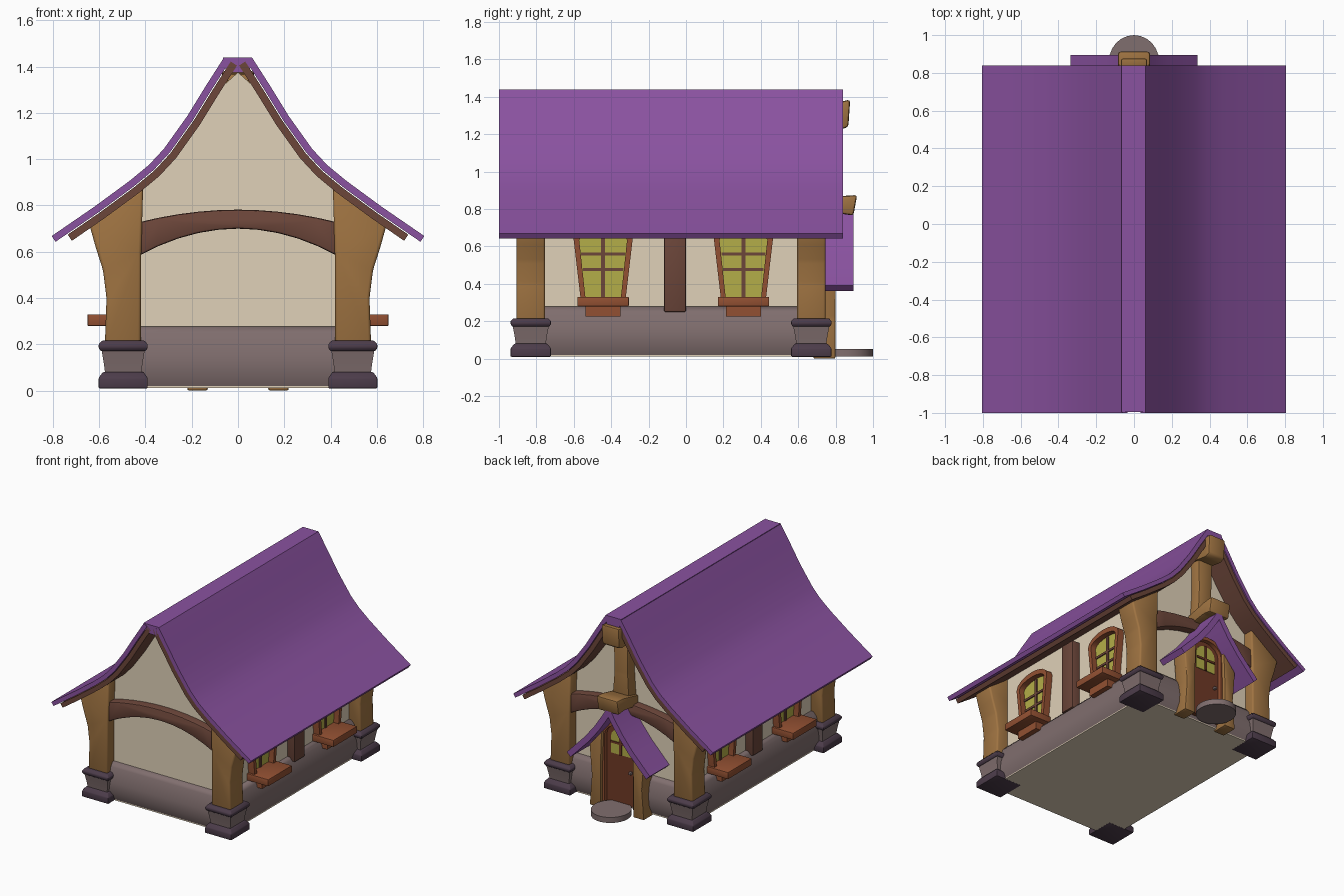
import bpy, bmesh, math
from mathutils import Vector

if "Cube" in bpy.data.objects:
    bpy.data.objects.remove(bpy.data.objects["Cube"])


def material(name, r, g, b):
    lin = [(c / 255 / 12.92 if c < 11 else ((c / 255 + 0.055) / 1.055) ** 2.4) for c in (r, g, b)]
    m = bpy.data.materials.new(name)
    m.diffuse_color = (*lin, 1)
    m.use_nodes = True
    m.node_tree.nodes["Principled BSDF"].inputs["Base Color"].default_value = m.diffuse_color
    return m


PURPLE = material("purple_shingle", 138, 82, 160)
TAN = material("tan_timber", 160, 116, 66)
BROWN = material("dark_brown_timber", 108, 70, 58)
TRIM = material("orange_brown_trim", 146, 80, 50)
DOOR = material("red_brown_door", 112, 58, 38)
GLASS = material("yellow_glass", 180, 174, 72)
CREAM = material("cream_plaster", 224, 209, 184)
STONE = material("grey_stone", 128, 110, 110)
DARK = material("dark_stone", 76, 60, 74)


def finish(name, bm, mat, bevel=0.0, angle=40):
    bmesh.ops.recalc_face_normals(bm, faces=bm.faces)
    if bevel:
        bmesh.ops.bevel(bm, geom=bm.edges[:], offset=bevel, segments=2, profile=0.5,
                        affect='EDGES', clamp_overlap=True)
    me = bpy.data.meshes.new(name)
    bm.to_mesh(me)
    bm.free()
    me.materials.append(mat)
    me.shade_smooth()
    me.set_sharp_from_angle(angle=math.radians(angle))
    ob = bpy.data.objects.new(name, me)
    bpy.context.collection.objects.link(ob)
    return ob


def prism(name, pts, axis, a, b, mat, bevel=0.0, angle=40):
    """Extrude a flat outline along an axis from a to b."""
    place = {'x': lambda p, t: (t, p[0], p[1]),
             'y': lambda p, t: (p[0], t, p[1]),
             'z': lambda p, t: (p[0], p[1], t)}[axis]
    bm = bmesh.new()
    lo = [bm.verts.new(place(p, a)) for p in pts]
    hi = [bm.verts.new(place(p, b)) for p in pts]
    bm.faces.new(lo)
    bm.faces.new(hi)
    n = len(pts)
    for i in range(n):
        j = (i + 1) % n
        bm.faces.new((lo[i], lo[j], hi[j], hi[i]))
    return finish(name, bm, mat, bevel, angle)


def box(name, x, y, z, mat, bevel=0.0):
    pts = [(x[0], y[0]), (x[1], y[0]), (x[1], y[1]), (x[0], y[1])]
    return prism(name, pts, 'z', z[0], z[1], mat, bevel)


def loft(name, cx, cy, rings, mat, bevel=0.0, angle=40):
    """Stack of rectangles, each (z, half x, half y)."""
    bm = bmesh.new()
    loops = [[bm.verts.new((cx + sx * hx, cy + sy * hy, z))
              for sx, sy in ((-1, -1), (1, -1), (1, 1), (-1, 1))] for z, hx, hy in rings]
    for lo, hi in zip(loops, loops[1:]):
        for i in range(4):
            j = (i + 1) % 4
            bm.faces.new((lo[i], lo[j], hi[j], hi[i]))
    bm.faces.new(loops[0])
    bm.faces.new(loops[-1])
    return finish(name, bm, mat, bevel, angle)


def offset(path, d):
    """Shift a downhill path to its underside by d."""
    out = []
    for i, p in enumerate(path):
        t = Vector(path[min(i + 1, len(path) - 1)]) - Vector(path[max(i - 1, 0)])
        t.normalize()
        out.append((p[0] + t.y * d, p[1] - t.x * d))
    return out


def flip(pts, s):
    return [(s * p[0], p[1]) for p in pts]


def arch(c, w0, w1, z0, z1, rise, n=8):
    """Open outline up one side, over an arch and down the other."""
    top = [(c - w1 * math.cos(math.pi * i / n), z1 + rise * math.sin(math.pi * i / n))
           for i in range(n + 1)]
    return [(c - w0, z0)] + top + [(c + w0, z0)]


SIDES = ((1, "right"), (-1, "left"))
ENDS = ((-0.83, "front"), (0.67, "back"))

# Main roof: curved purple slopes over a brown lining
roof = [(.06, 1.44), (.14, 1.315), (.22, 1.185), (.32, 1.045), (.385, .975), (.47, .905),
        (.62, .795), (.805, .668)]
lining = roof[:-1] + [(.755, .702)]
for s, side in SIDES:
    prism(f"roof_{side}", flip(roof + offset(roof, .03)[::-1], s), 'y', -1, .84, PURPLE)
    prism(f"roof_lining_{side}", flip(offset(lining, .034) + offset(lining, .066)[::-1], s),
          'y', -.995, .835, BROWN)
prism("roof_ridge", [(-.065, 1.44), (.06, 1.44), (.05, 1.375), (-.05, 1.375)],
      'y', -.995, .84, PURPLE)

# Plaster body with gables that follow the roof
under = [p for p in offset(roof, .05) if .02 < p[0] < .48]
half = [(0, 1.375)] + under + [(.48, .82), (.48, .24)]
prism("plaster_walls", half + flip(half[:0:-1], -1), 'y', -.83, .67, CREAM)

# Foundation and underside
loft("foundation", 0, -.08, [(.02, .525, .785), (.08, .55, .81), (.15, .55, .81),
                             (.25, .525, .785), (.278, .50, .765)], STONE, angle=60)
box("foundation_underside", (-.525, .525), (-.865, .705), (.012, .02), CREAM)

# Corner posts on stone footings
post = [(.42, .2), (.575, .2), (.568, .40), (.583, .52), (.615, .62), (.64, .71),
        (.41, .875), (.418, .6)]
for s, side in SIDES:
    for y, end in ENDS:
        tag = f"{end}_{side}"
        prism(f"corner_post_{tag}", flip(post, s), 'y', y - .077, y + .077, TAN, .012, 50)
        cx = s * .496
        loft(f"footing_base_{tag}", cx, y, [(.01, .106, .108), (.055, .106, .108),
                                            (.08, .088, .088)], DARK, .005)
        loft(f"footing_{tag}", cx, y, [(.075, .078, .08), (.12, .084, .086),
                                       (.18, .094, .098)], STONE)
        loft(f"footing_cap_{tag}", cx, y, [(.172, .098, .1), (.185, .106, .108),
                                           (.2, .106, .108), (.216, .092, .094)], DARK, .004)

# Arched beams across both gables
xs = [-.43 + .86 * i / 10 for i in range(11)]
beam = [(x, .782 - .055 * (x / .43) ** 2) for x in xs]
beam += [(x, .70 - .118 * (x / .43) ** 2) for x in xs[::-1]]
for y, end in ENDS:
    prism(f"gable_beam_{end}", beam, 'y', y - .06, y + .06, BROWN, .01)

# Side pillars and windows
for s, side in SIDES:
    box(f"side_pillar_{side}", sorted((s * .45, s * .54)), (-.118, 0), (.25, .77), BROWN, .008)
    for c, end in ((-.443, "front"), (.307, "back")):
        tag = f"{end}_{side}"
        inner = arch(c, .092, .128, .30, .635, .045)
        outer = arch(c, .118, .158, .30, .64, .078)
        prism(f"window_glass_{tag}", inner, 'x', s * .47, s * .489, GLASS)
        prism(f"window_frame_{tag}", outer + inner[::-1], 'x', s * .47, s * .53, TRIM)
        bars = [(.011, .011, .30, .675), (.108, .108, .468, .484), (.118, .118, .552, .568)]
        for k, (w0, w1, z0, z1) in enumerate(bars):
            prism(f"window_bar_{k}_{tag}", [(c - w0, z0), (c + w0, z0), (c + w1, z1), (c - w1, z1)],
                  'x', s * .48, s * .497, BROWN)
        box(f"window_sill_{tag}", sorted((s * .47, s * .65)), (c - .137, c + .137),
            (.28, .33), TRIM, .004)
        box(f"sill_bracket_{tag}", sorted((s * .47, s * .57)), (c - .093, c + .093),
            (.225, .282), TRIM)

# Back gable post and the timber ends under both ridges
loft("gable_post", 0, .70, [(.78, .07, .055), (1.0, .055, .05), (1.34, .06, .055)], TAN, .01)
prism("ridge_timber", [(.66, 1.25), (.83, 1.225), (.868, 1.24), (.878, 1.385), (.83, 1.375),
                       (.66, 1.37)], 'x', -.07, .07, TAN, .014)
prism("porch_timber", [(.66, .75), (.83, .775), (.895, .765), (.915, .875), (.84, .87),
                       (.66, .83)], 'x', -.085, .085, TAN, .014)

# Porch roof and posts
porch = [(0, .815), (.05, .73), (.11, .64), (.19, .54), (.335, .39)]
porch_post = [(.13, 0), (.22, 0), (.203, .22), (.222, .44), (.12, .56), (.13, .3)]
for s, side in SIDES:
    prism(f"porch_roof_{side}", flip(porch + offset(porch, .042)[::-1], s), 'y',
          .66, .895, PURPLE)
    prism(f"porch_post_{side}", flip(porch_post, s), 'y', .68, .80, TAN, .01)

# Arched door with a glazed top, trim and handle
panel = arch(0, .115, .115, .04, .53, .09)
prism("door_panel", panel, 'y', .66, .745, DOOR)
prism("door_frame", arch(0, .14, .14, .04, .53, .115) + panel[::-1], 'y', .66, .775, TRIM)
prism("door_glass", arch(0, .08, .08, .40, .52, .065), 'y', .74, .75, GLASS)
box("door_bar_upright", (-.009, .009), (.745, .757), (.40, .585), DOOR)
box("door_bar_cross", (-.08, .08), (.745, .757), (.475, .49), DOOR)
box("door_handle", (-.09, -.07), (.74, .765), (.28, .30), STONE, .004)

# Round doorstep
ring = [(.133 * math.cos(math.tau * i / 24), .86 + .14 * math.sin(math.tau * i / 24))
        for i in range(24)]
prism("doorstep", ring, 'z', .012, .052, STONE)
